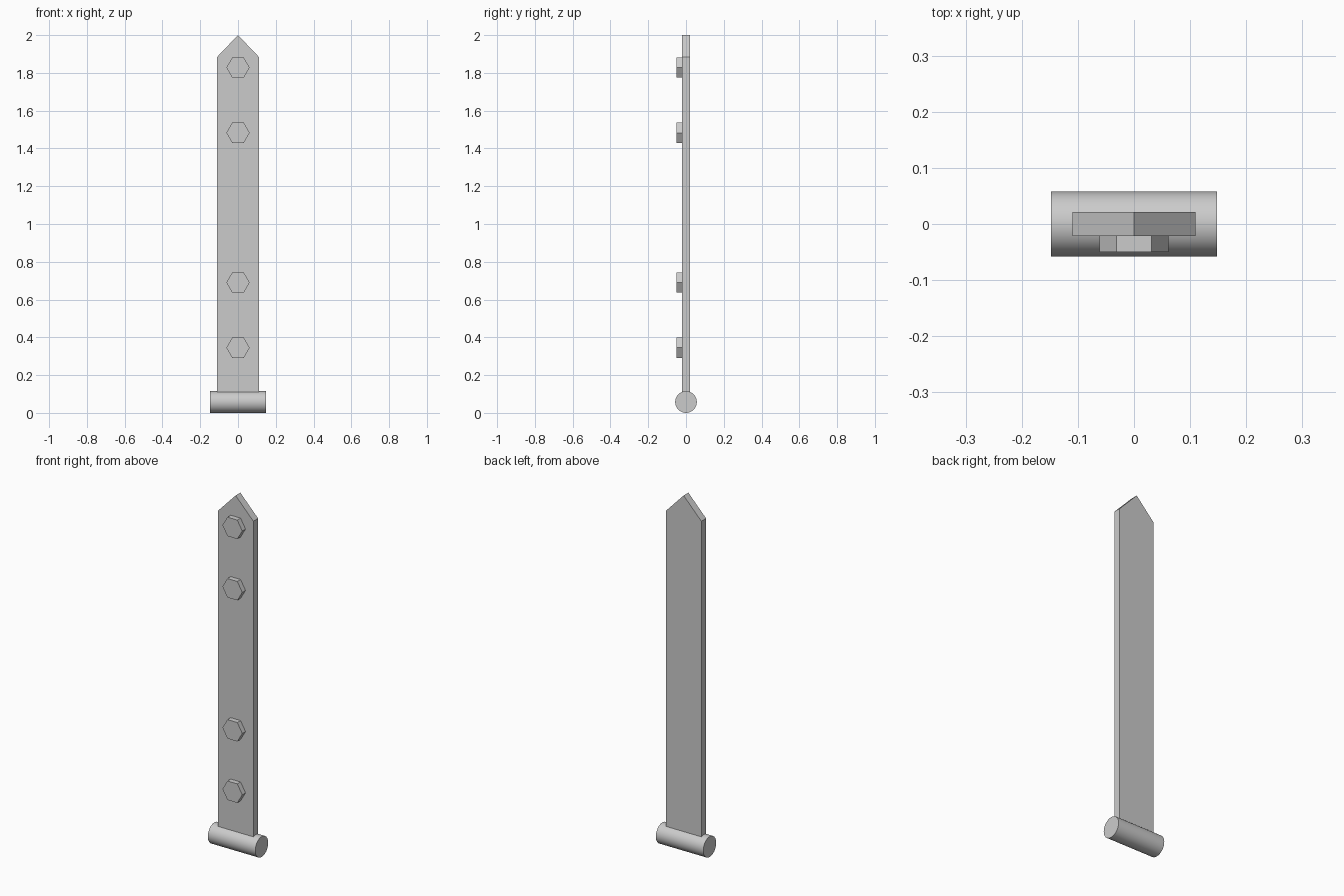
import bpy, bmesh, math

if "Cube" in bpy.data.objects:
    bpy.data.objects.remove(bpy.data.objects["Cube"])


def finish(obj, name):
    obj.name = name
    bpy.ops.object.select_all(action='DESELECT')
    obj.select_set(True)
    bpy.context.view_layer.objects.active = obj
    bpy.ops.object.transform_apply(location=False, rotation=True, scale=True)
    bpy.ops.object.shade_smooth_by_angle(angle=math.radians(35))


# Pointed strap plate, extruded from its outline
W, T = 0.11, 0.021
outline = [(-W, 0.06), (W, 0.06), (W, 1.885), (0, 2.0), (-W, 1.885)]
bm = bmesh.new()
face = bm.faces.new([bm.verts.new((x, -T, z)) for x, z in outline])
ext = bmesh.ops.extrude_face_region(bm, geom=[face])
moved = [g for g in ext["geom"] if isinstance(g, bmesh.types.BMVert)]
bmesh.ops.translate(bm, verts=moved, vec=(0, 2 * T, 0))
bmesh.ops.recalc_face_normals(bm, faces=bm.faces)
mesh = bpy.data.meshes.new("strap_plate")
bm.to_mesh(mesh)
bm.free()
strap = bpy.data.objects.new("strap_plate", mesh)
bpy.context.collection.objects.link(strap)
finish(strap, "strap_plate")

# Hinge barrel lying along x
bpy.ops.mesh.primitive_cylinder_add(vertices=32, radius=0.0575, depth=0.295,
                                    location=(0, 0, 0.0575),
                                    rotation=(0, math.pi / 2, 0))
finish(bpy.context.object, "hinge_barrel")

# Hexagonal bolt heads on the front, corners pointing sideways
for i, z in enumerate((0.345, 0.69, 1.483, 1.828)):
    bpy.ops.mesh.primitive_cylinder_add(vertices=6, radius=0.0615, depth=0.04,
                                        location=(0, -0.03, z))
    bolt = bpy.context.object
    bolt.rotation_mode = 'XYZ'
    bolt.rotation_euler = (math.pi / 2, math.radians(30), 0)
    # spin about the bolt axis first, then tip it to face -y
    bolt.rotation_mode = 'ZYX'
    bolt.rotation_euler = (math.pi / 2, 0, math.radians(30))
    finish(bolt, f"bolt_head_{i + 1}")
